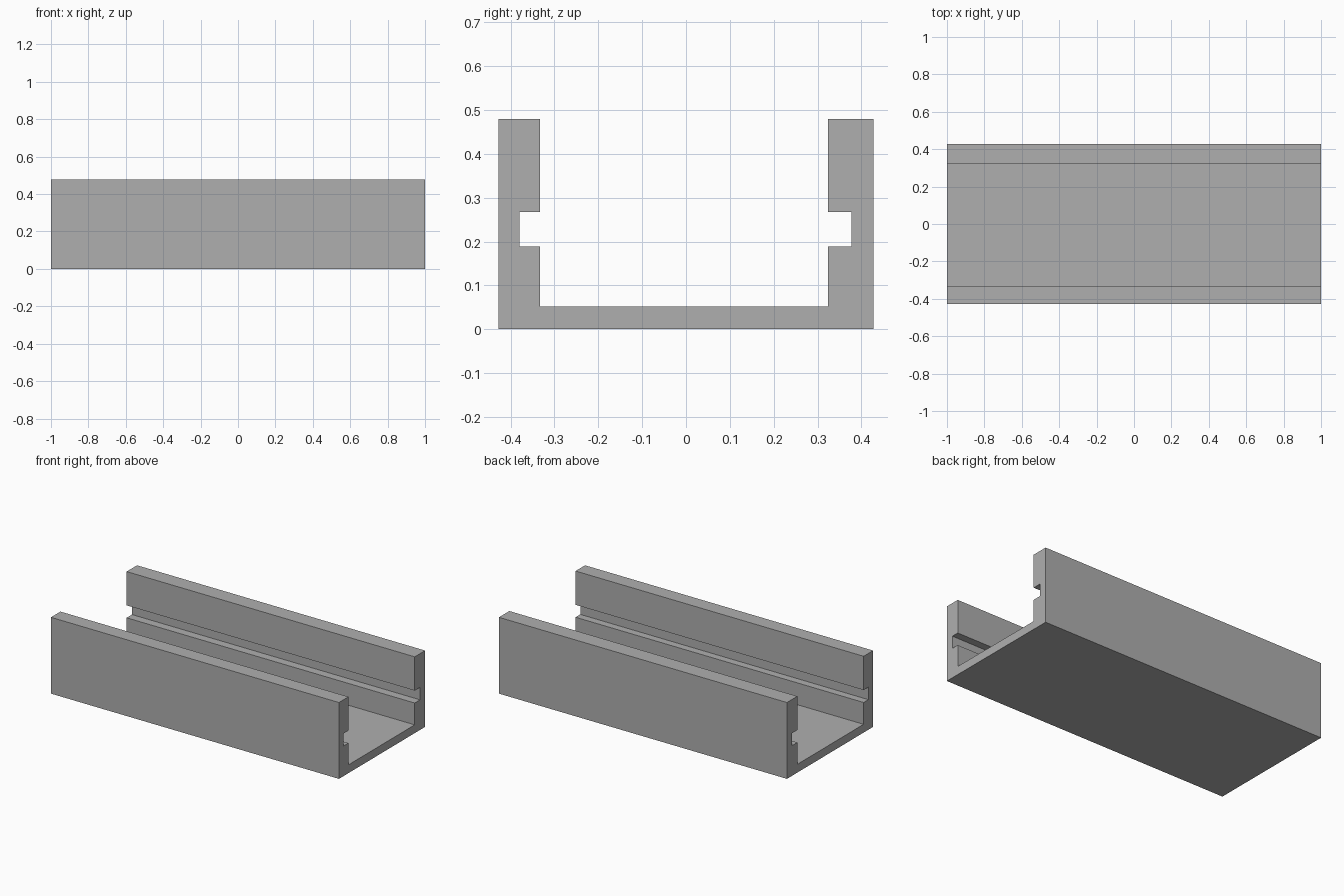
import bpy
import bmesh

cube = bpy.data.objects.get("Cube")
if cube:
    bpy.data.objects.remove(cube, do_unlink=True)

# Plain grey material
grey = bpy.data.materials.new("plain grey")
grey.use_nodes = True
colour = (0.43, 0.43, 0.43, 1)
grey.diffuse_color = colour
grey.node_tree.nodes["Principled BSDF"].inputs["Base Color"].default_value = colour

LENGTH, HALF_WIDTH, HEIGHT = 2.0, 0.427, 0.479
FLOOR, SLOT_LOW, SLOT_HIGH = 0.052, 0.189, 0.267


def wall_profile(side, inner, slot):
    """Inside outline of one wall, from the floor up to the outer top edge."""
    steps = [(inner, FLOOR), (inner, SLOT_LOW), (slot, SLOT_LOW),
             (slot, SLOT_HIGH), (inner, SLOT_HIGH), (inner, HEIGHT),
             (HALF_WIDTH, HEIGHT)]
    return [(side * y, z) for y, z in steps]


# Channel cross-section: bottom edge, back wall, then front wall
profile = [(-HALF_WIDTH, 0), (HALF_WIDTH, 0)]
profile += reversed(wall_profile(1, 0.324, 0.377))
profile += wall_profile(-1, 0.333, 0.380)

# Extrude the cross-section along the length
bm = bmesh.new()
end = bm.faces.new([bm.verts.new((-LENGTH / 2, y, z)) for y, z in profile])
result = bmesh.ops.extrude_face_region(bm, geom=[end], use_keep_orig=True)
moved = [v for v in result["geom"] if isinstance(v, bmesh.types.BMVert)]
bmesh.ops.translate(bm, verts=moved, vec=(LENGTH, 0, 0))
bmesh.ops.recalc_face_normals(bm, faces=bm.faces)

mesh = bpy.data.meshes.new("slotted_channel")
bm.to_mesh(mesh)
bm.free()
mesh.materials.append(grey)
channel = bpy.data.objects.new("slotted_channel", mesh)
bpy.context.collection.objects.link(channel)
